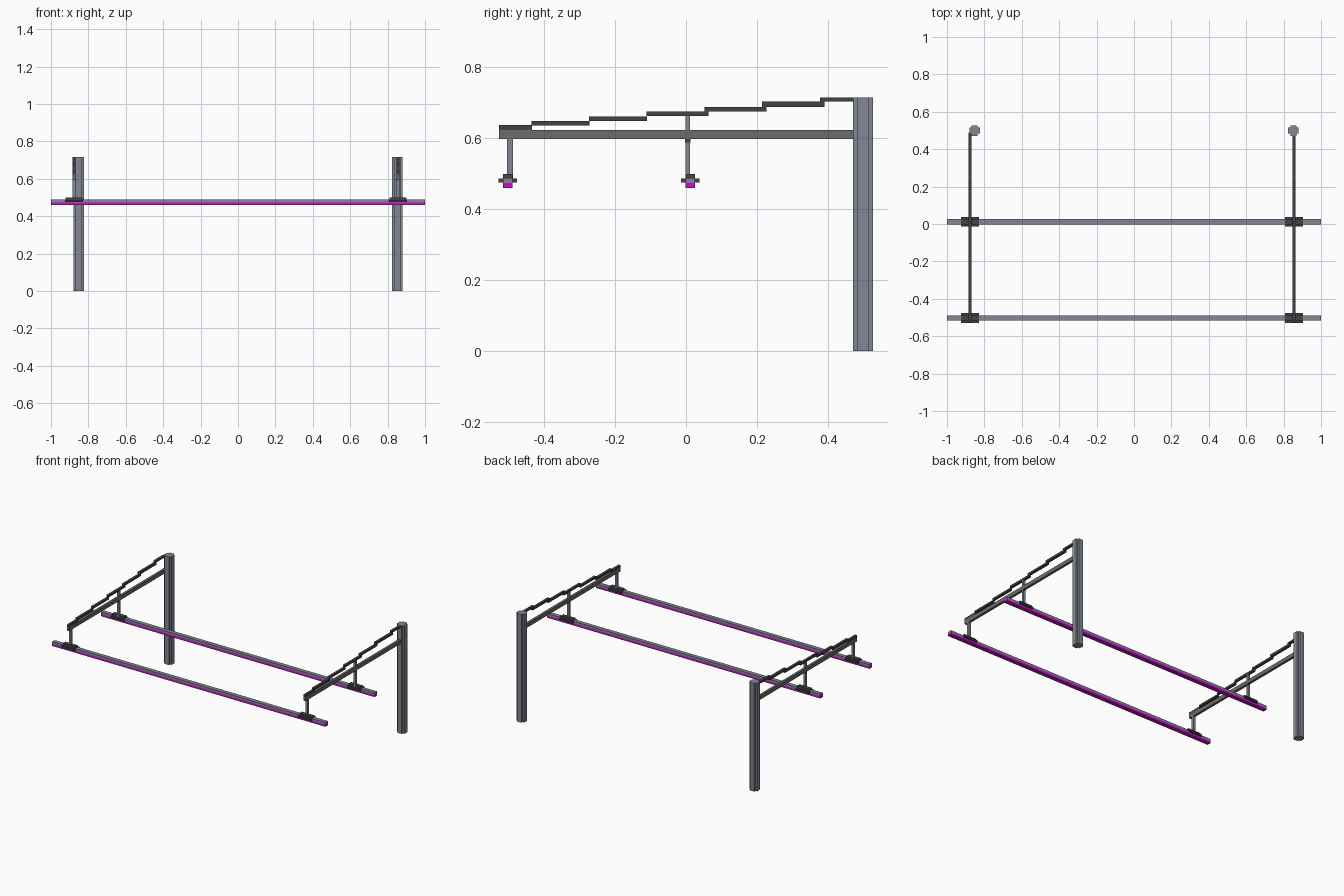
import bpy, bmesh
from mathutils import Matrix, Vector

cube = bpy.data.objects.get("Cube")
if cube:
    bpy.data.objects.remove(cube, do_unlink=True)


def make_material(name, srgb):
    lin = [((c / 255 + 0.055) / 1.055) ** 2.4 if c > 10 else c / 255 / 12.92 for c in srgb]
    mat = bpy.data.materials.new(name)
    mat.use_nodes = True
    mat.diffuse_color = (*lin, 1)
    mat.node_tree.nodes["Principled BSDF"].inputs["Base Color"].default_value = (*lin, 1)
    return mat


STEEL = make_material("blue grey steel", (130, 135, 147))
BEAM = make_material("warm grey beam", (108, 108, 106))
DARK = make_material("dark grey", (68, 68, 67))
MAGENTA = make_material("magenta strip", (205, 10, 205))


def finish(bm, name, mat):
    bmesh.ops.recalc_face_normals(bm, faces=bm.faces)
    mesh = bpy.data.meshes.new(name)
    bm.to_mesh(mesh)
    bm.free()
    mesh.materials.append(mat)
    obj = bpy.data.objects.new(name, mesh)
    bpy.context.scene.collection.objects.link(obj)
    return obj


def boxes(name, mat, ranges):
    """One object made of boxes given as (x0, x1, y0, y1, z0, z1)."""
    bm = bmesh.new()
    for x0, x1, y0, y1, z0, z1 in ranges:
        centre = Vector((x0 + x1, y0 + y1, z0 + z1)) / 2
        scale = Matrix.Diagonal((x1 - x0, y1 - y0, z1 - z0, 1))
        bmesh.ops.create_cube(bm, size=1, matrix=Matrix.Translation(centre) @ scale)
    return finish(bm, name, mat)


def post(name, cx, cy):
    """Upright with a cross-shaped section."""
    r, w = 0.028, 0.016
    quarter = [(r, -w), (r, w), (w, w)]
    outline = []
    for _ in range(4):
        outline += quarter
        quarter = [(-y, x) for x, y in quarter]
    bm = bmesh.new()
    face = bm.faces.new([bm.verts.new((cx + x, cy + y, 0)) for x, y in outline])
    top = bmesh.ops.extrude_face_region(bm, geom=[face])["geom"]
    bmesh.ops.translate(bm, vec=(0, 0, 0.715),
                        verts=[v for v in top if isinstance(v, bmesh.types.BMVert)])
    return finish(bm, name, STEEL)


# Stepped links above the arm: y start, y end, bottom, top
LINKS = [(-0.436, -0.272, 0.636, 0.648), (-0.274, -0.110, 0.648, 0.661),
         (-0.112, 0.064, 0.662, 0.675), (0.052, 0.227, 0.675, 0.688),
         (0.214, 0.390, 0.688, 0.703), (0.378, 0.480, 0.703, 0.715)]
RODS = {"front": -0.502, "rear": 0.012}

for side, post_x, arm_x in (("right", -0.852, -0.876), ("left", 0.852, 0.855)):
    post(side + "_post", post_x, 0.499)
    x0, x1 = arm_x - 0.008, arm_x + 0.008

    # Horizontal arm, its front cap and the stepped links
    boxes(side + "_arm", BEAM, [(x0, x1, -0.527, 0.490, 0.597, 0.623)])
    boxes(side + "_arm_cap", DARK, [(x0, x1, -0.527, -0.434, 0.623, 0.637)])
    boxes(side + "_stepped_links", DARK, [(x0, x1, *link) for link in LINKS])

    # Hangers from arm to rods
    boxes(side + "_front_hanger", STEEL, [(x0, x1, -0.504, -0.488, 0.49, 0.60)])
    boxes(side + "_rear_hanger", STEEL, [(x0, x1, -0.002, 0.011, 0.49, 0.664)])
    boxes(side + "_hanger_collar", DARK,
          [(x0 - 0.001, x1 + 0.001, -0.003, 0.012, 0.588, 0.597)])

    # Clamps that grip the rods
    for place, y in RODS.items():
        boxes(f"{side}_{place}_clamp", DARK,
              [(arm_x - 0.048, arm_x + 0.048, y - 0.026, y + 0.026, 0.475, 0.486),
               (arm_x - 0.045, arm_x + 0.045, y - 0.014, y + 0.014, 0.486, 0.499)])

# Long rods with a coloured strip along the underside
for place, y in RODS.items():
    boxes(place + "_rod", STEEL, [(-1, 1, y - 0.0135, y + 0.0135, 0.473, 0.488)])
    boxes(place + "_rod_strip", MAGENTA, [(-1, 1, y - 0.0135, y + 0.0135, 0.460, 0.473)])
